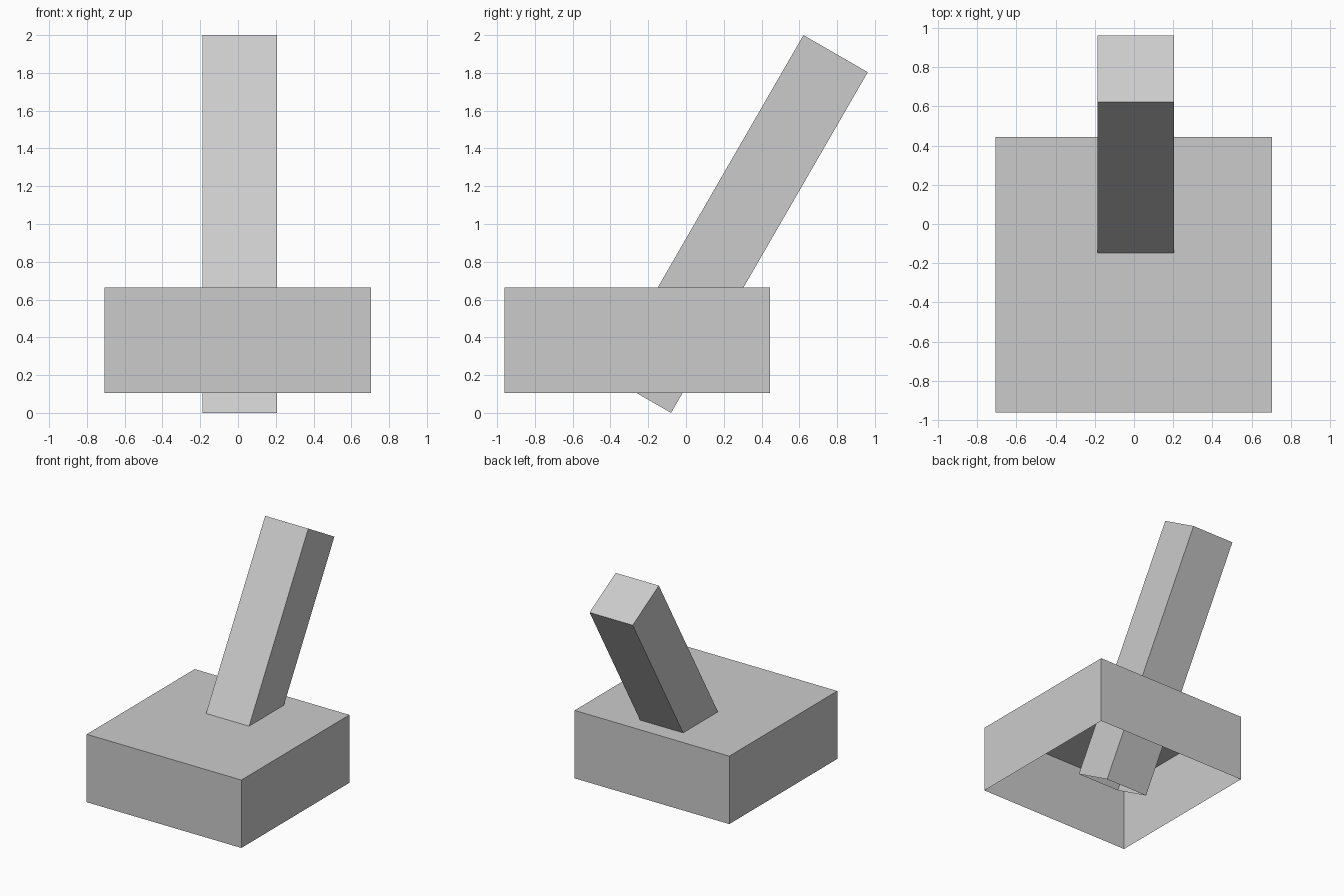
import bpy, bmesh
from math import radians

if "Cube" in bpy.data.objects:
    bpy.data.objects.remove(bpy.data.objects["Cube"])


def open_box(name, size, location, tilt=0.0):
    """Thin-shelled box with no bottom face."""
    bm = bmesh.new()
    bmesh.ops.create_cube(bm, size=1.0)
    bmesh.ops.scale(bm, vec=size, verts=bm.verts)
    bm.normal_update()
    bottom = [f for f in bm.faces if f.normal.z < -0.9]
    bmesh.ops.delete(bm, geom=bottom, context='FACES_ONLY')
    mesh = bpy.data.meshes.new(name)
    bm.to_mesh(mesh)
    bm.free()
    obj = bpy.data.objects.new(name, mesh)
    obj.location = location
    obj.rotation_euler.x = radians(tilt)
    bpy.context.collection.objects.link(obj)
    return obj


# Square base block, open underneath
open_box("base", (1.411, 1.407, 0.56), (-0.001, -0.2585, 0.385))

# Leaning lever passing through the base, open at its lower end
open_box("lever", (0.393, 0.393, 2.0825), (0.009, 0.2714, 1.0), tilt=-30)
